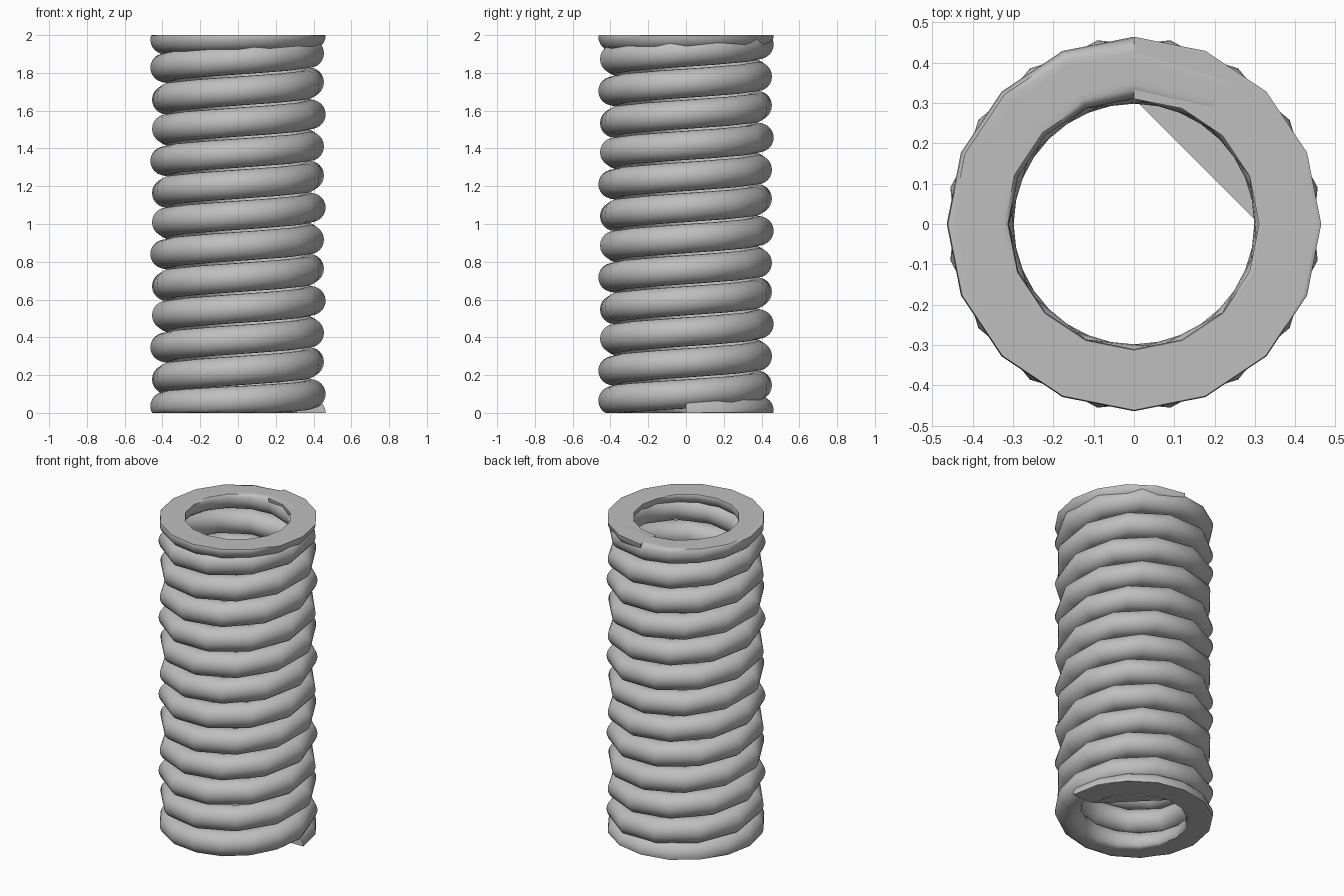
import bpy
import bmesh
from math import sin, cos, pi, radians

cube = bpy.data.objects.get("Cube")
if cube:
    bpy.data.objects.remove(cube, do_unlink=True)

COIL_RADIUS, WIRE_RADIUS, SIDES = 0.387, 0.077, 24
HEIGHT, PITCH = 2.0, 0.1645
BODY_TURNS = 11.25
FIRST_Z = 0.1                               # wire centre where the open coils begin
LAST_Z = FIRST_Z + PITCH * BODY_TURNS       # wire centre where they end

steel = bpy.data.materials.new("grey_steel")
steel.use_nodes = True
colour = (0.52, 0.52, 0.52, 1)
steel.diffuse_color = colour
steel.node_tree.nodes["Principled BSDF"].inputs["Base Color"].default_value = colour


def make_object(name, bm):
    mesh = bpy.data.meshes.new(name)
    bm.to_mesh(mesh)
    bm.free()
    obj = bpy.data.objects.new(name, mesh)
    bpy.context.collection.objects.link(obj)
    mesh.materials.append(steel)
    return obj


# Wire path as (turns, height): closing turn, open coils, closing turn
END_STEPS, BODY_STEPS = 16, 120
path = []
for i in range(END_STEPS):
    t = i / END_STEPS
    path.append((t, FIRST_Z * t ** 1.5))
for i in range(BODY_STEPS):
    t = i / BODY_STEPS * BODY_TURNS
    path.append((1 + t, FIRST_Z + PITCH * t))
for i in range(END_STEPS + 1):
    t = i / END_STEPS
    path.append((1 + BODY_TURNS + t, HEIGHT - (HEIGHT - LAST_Z) * (1 - t) ** 2.5))

# Round wire swept along the path, ground flat at both ends
bm = bmesh.new()
rings = []
for turns, height in path:
    a = turns * 2 * pi
    ring = []
    for k in range(SIDES):
        b = k * 2 * pi / SIDES
        r = COIL_RADIUS + WIRE_RADIUS * cos(b)
        z = min(HEIGHT, max(0, height + WIRE_RADIUS * sin(b)))
        ring.append(bm.verts.new((r * cos(a), r * sin(a), z)))
    rings.append(ring)
for lower, upper in zip(rings, rings[1:]):
    for k in range(SIDES):
        n = (k + 1) % SIDES
        bm.faces.new((lower[k], upper[k], upper[n], lower[n]))
bm.faces.new(rings[0])
bm.faces.new(rings[-1][::-1])
bmesh.ops.recalc_face_normals(bm, faces=bm.faces)
spring = make_object("spring_coil", bm)

# Thin web across the inside of the first quarter turn
bm = bmesh.new()
inner = COIL_RADIUS - WIRE_RADIUS
arc = [bm.verts.new((inner * cos(i * pi / 8), inner * sin(i * pi / 8), 0))
       for i in range(5)]
bm.faces.new(arc[::-1])
web = make_object("bottom_web", bm)
for p in web.data.polygons:
    if p.normal.z > 0:
        web.data.flip_normals()

bpy.ops.object.select_all(action="DESELECT")
spring.select_set(True)
bpy.context.view_layer.objects.active = spring
bpy.ops.object.shade_smooth_by_angle(angle=radians(40))
